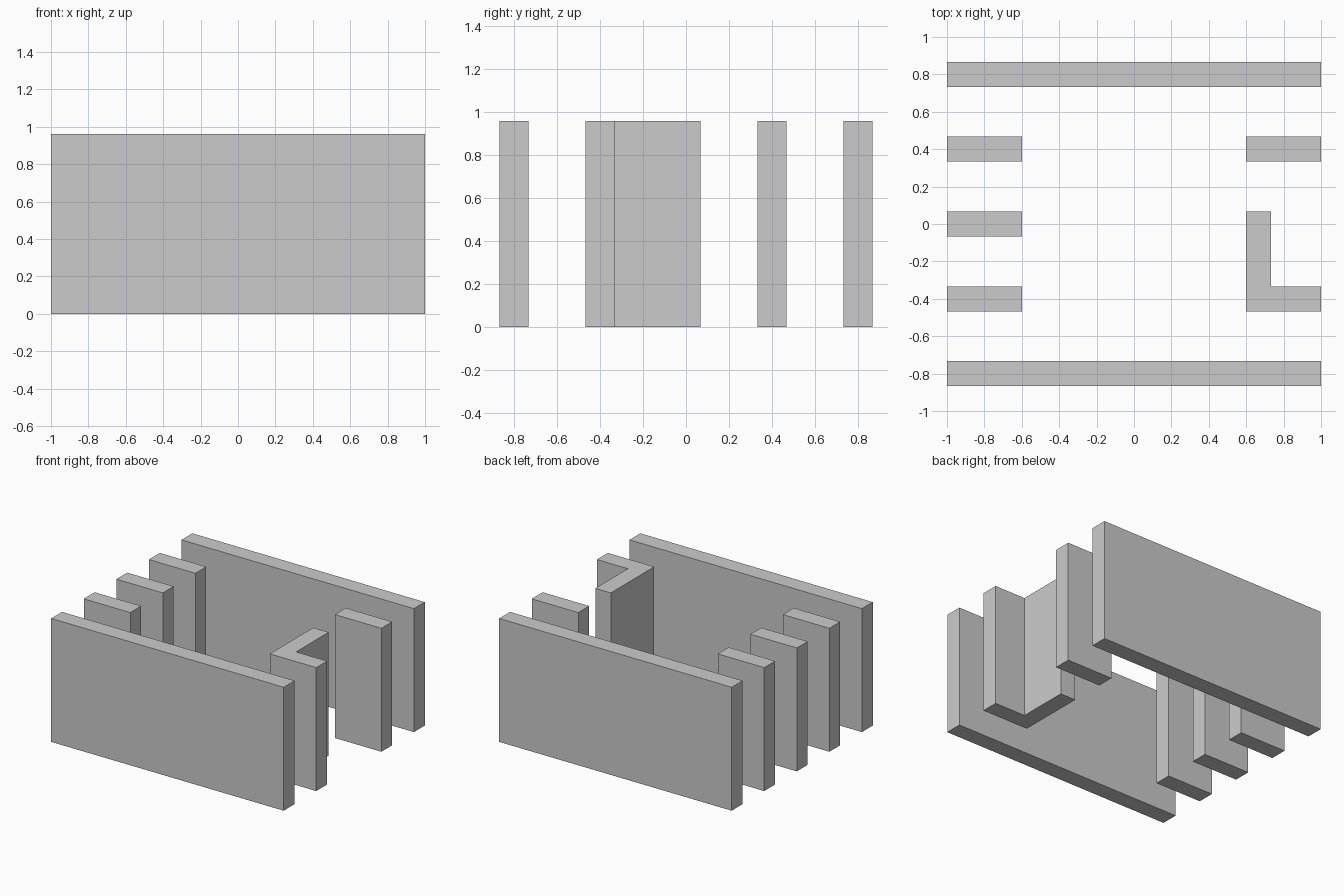
import bpy
import bmesh

if "Cube" in bpy.data.objects:
    bpy.data.objects.remove(bpy.data.objects["Cube"])

HEIGHT = 0.96
HALF = 0.0667  # half the wall thickness


def extrude_plan(name, points):
    """Extrude a counter-clockwise floor plan up from z = 0."""
    bm = bmesh.new()
    base = bm.faces.new([bm.verts.new((x, y, 0)) for x, y in points])
    top = bmesh.ops.extrude_face_region(bm, geom=[base], use_keep_orig=True)
    verts = [g for g in top["geom"] if isinstance(g, bmesh.types.BMVert)]
    bmesh.ops.translate(bm, verts=verts, vec=(0, 0, HEIGHT))
    bmesh.ops.recalc_face_normals(bm, faces=bm.faces)
    mesh = bpy.data.meshes.new(name)
    bm.to_mesh(mesh)
    bm.free()
    obj = bpy.data.objects.new(name, mesh)
    bpy.context.collection.objects.link(obj)
    return obj


def wall(name, x0, x1, y):
    return extrude_plan(name, [(x0, y - HALF), (x1, y - HALF),
                               (x1, y + HALF), (x0, y + HALF)])


# Full-length front and back walls
wall("front_wall", -1, 1, -0.8)
wall("back_wall", -1, 1, 0.8)

# Short parallel walls on the left
for part, y in (("front", -0.4), ("middle", 0.0), ("back", 0.4)):
    wall(f"left_{part}_partition", -1, -0.6, y)

# Single short wall on the right
wall("right_back_partition", 0.6, 1, 0.4)

# L-shaped corner wall on the right
inner = 0.6 + 2 * HALF
extrude_plan("right_corner_wall", [
    (0.6, -0.4 - HALF), (1, -0.4 - HALF), (1, -0.4 + HALF),
    (inner, -0.4 + HALF), (inner, HALF), (0.6, HALF)])
